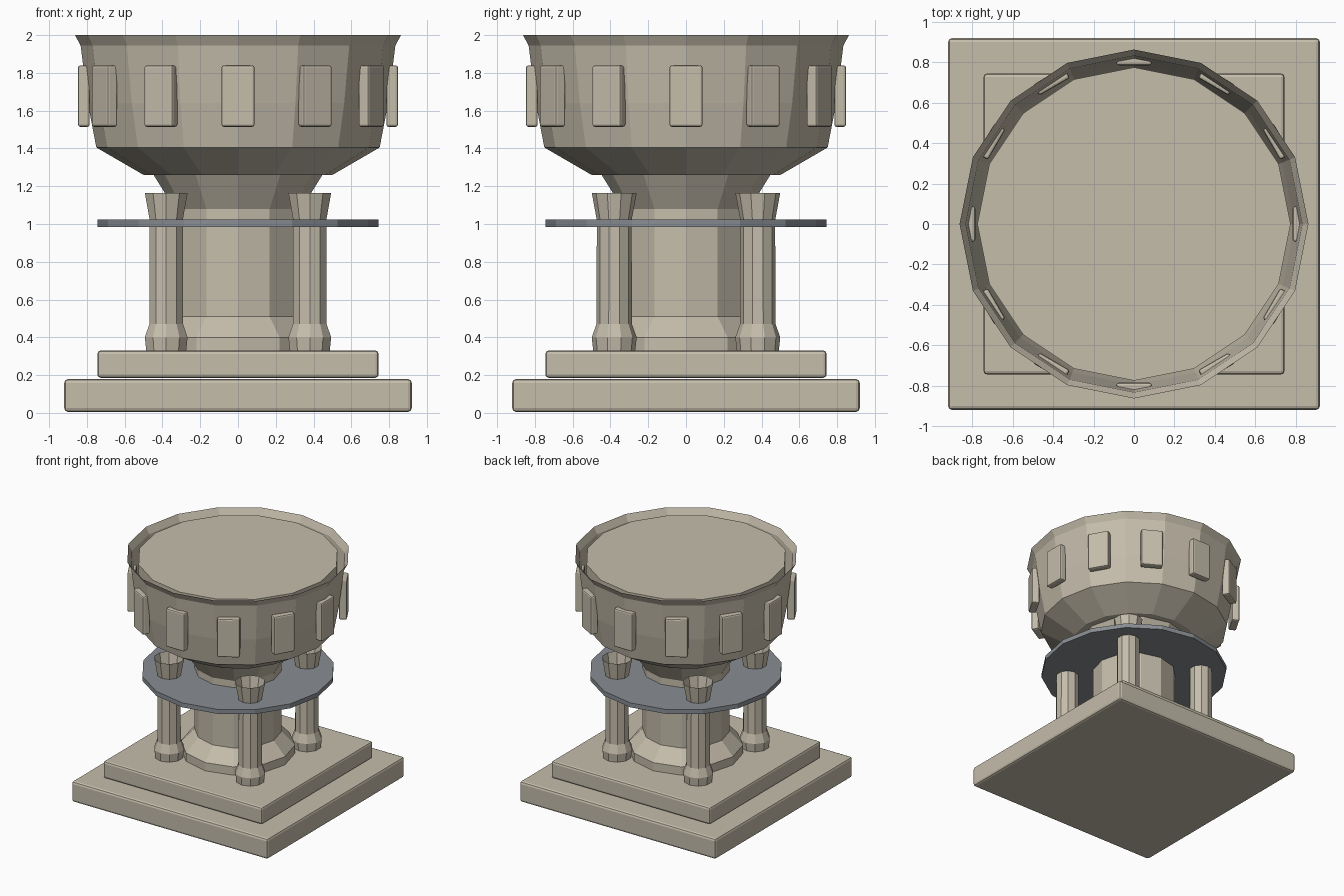
import bpy, bmesh, math
from mathutils import Matrix

cube = bpy.data.objects.get("Cube")
if cube:
    bpy.data.objects.remove(cube, do_unlink=True)


def material(name, rgb):
    mat = bpy.data.materials.new(name)
    mat.use_nodes = True
    mat.diffuse_color = (*rgb, 1)
    bsdf = next(n for n in mat.node_tree.nodes if n.type == 'BSDF_PRINCIPLED')
    bsdf.inputs["Base Color"].default_value = (*rgb, 1)
    return mat


stone = material("warm_stone", (0.56, 0.51, 0.41))
slate = material("blue_grey_slate", (0.25, 0.27, 0.295))


def add_object(name, bm, mat):
    mesh = bpy.data.meshes.new(name)
    bm.to_mesh(mesh)
    bm.free()
    mesh.materials.append(mat)
    obj = bpy.data.objects.new(name, mesh)
    bpy.context.collection.objects.link(obj)
    return obj


def lathe(name, profile, sides, mat, at=(0, 0), open_top=False):
    """Stack rings of (radius, height), first vertex on the y axis, and cap the ends."""
    bm = bmesh.new()
    rings = []
    for r, z in profile:
        angles = [math.tau * i / sides for i in range(sides)]
        rings.append([bm.verts.new((at[0] - r * math.sin(a), at[1] + r * math.cos(a), z))
                      for a in angles])
    for low, high in zip(rings, rings[1:]):
        for i in range(sides):
            j = (i + 1) % sides
            bm.faces.new((low[i], low[j], high[j], high[i]))
    bm.faces.new(rings[0][::-1])
    if not open_top:
        bm.faces.new(rings[-1])
    return add_object(name, bm, mat)


def block(name, size, centre, bevel, turn=0.0):
    """Bevelled box, moved to its centre and then turned about the z axis."""
    bm = bmesh.new()
    bmesh.ops.create_cube(bm, size=1)
    place = (Matrix.Rotation(turn, 4, 'Z') @ Matrix.Translation(centre)
             @ Matrix.Diagonal((*size, 1)))
    bm.transform(place)
    obj = add_object(name, bm, stone)
    mod = obj.modifiers.new("soft_edges", 'BEVEL')
    mod.width = bevel
    mod.segments = 2
    return obj


# Stepped square plinth
block("lower_plinth", (1.84, 1.84, 0.174), (0, 0, 0.092), 0.02)
block("upper_plinth", (1.49, 1.49, 0.144), (0, 0, 0.258), 0.018)

# Central column with flared foot and neck
lathe("central_column", [(0.44, 0.32), (0.44, 0.40), (0.335, 0.51),
                         (0.335, 1.08), (0.45, 1.265)], 12, stone)

# Four corner pillars with open flared tops
pillar = [(0.11, 0.32), (0.119, 0.40), (0.094, 0.47), (0.092, 1.02), (0.119, 1.165)]
for y, depth in ((-0.38, "front"), (0.38, "back")):
    for x, side in ((0.38, "left"), (-0.38, "right")):
        lathe(f"{depth}_{side}_pillar", pillar, 10, stone, (x, y), open_top=True)

# Thin slate disc around the pillars
lathe("slate_disc", [(0.745, 0.985), (0.745, 1.023)], 16, slate)

# Bowl with thin flared rim, and the core that fills it
lathe("bowl", [(0.50, 1.26), (0.75, 1.405), (0.795, 1.64),
               (0.833, 1.945), (0.863, 2.0)], 16, stone, open_top=True)
lathe("bowl_core", [(0.74, 1.45), (0.775, 1.65), (0.775, 1.972)], 16, stone)

# Raised panels around the bowl
for i in range(12):
    block(f"bowl_panel_{i + 1}", (0.175, 0.062, 0.325), (0, -0.816, 1.677),
          0.012, math.tau * i / 12)
